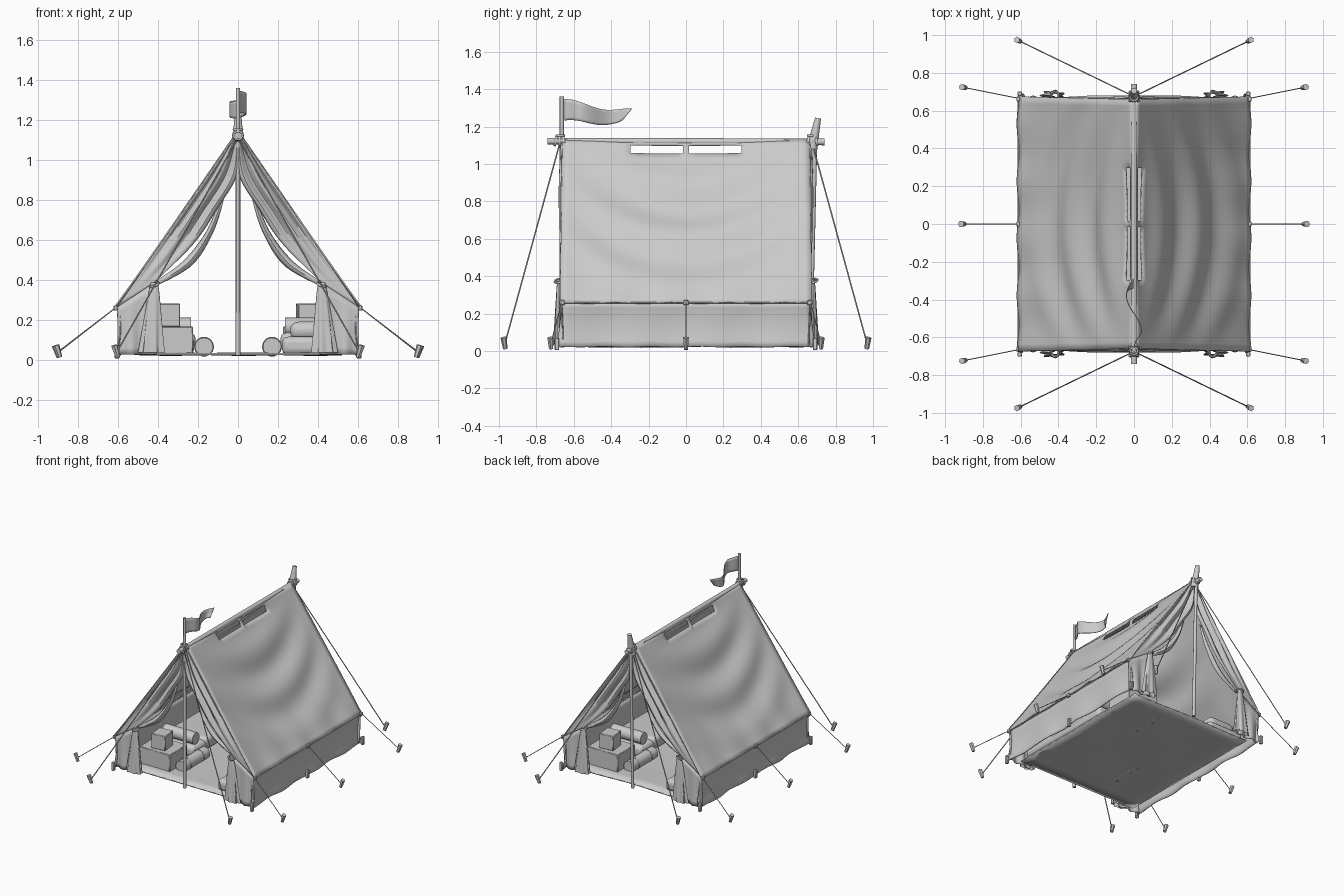
import bpy, bmesh, math
from mathutils import Vector
from math import sin, cos, pi

if "Cube" in bpy.data.objects:
    bpy.data.objects.remove(bpy.data.objects["Cube"])

BOTH = (-1, 1)

def shade(o, ang=40):
    bpy.ops.object.select_all(action='DESELECT')
    o.select_set(True)
    bpy.context.view_layer.objects.active = o
    bpy.ops.object.shade_smooth_by_angle(angle=math.radians(ang))
    return o

def steps(n):
    return [i / n for i in range(n + 1)]

def sheet(name, us, vs, fn, thick=0.006, hole=None):
    """Cloth surface sampled from fn(u, v), with optional missing cells."""
    bm = bmesh.new()
    g = [[bm.verts.new(fn(u, v)) for v in vs] for u in us]
    for i in range(len(us) - 1):
        for j in range(len(vs) - 1):
            if hole and hole((us[i] + us[i+1]) / 2, (vs[j] + vs[j+1]) / 2):
                continue
            bm.faces.new((g[i][j], g[i+1][j], g[i+1][j+1], g[i][j+1]))
    bmesh.ops.recalc_face_normals(bm, faces=bm.faces)
    me = bpy.data.meshes.new(name)
    bm.to_mesh(me)
    bm.free()
    o = bpy.data.objects.new(name, me)
    bpy.context.collection.objects.link(o)
    if thick:
        m = o.modifiers.new("cloth", 'SOLIDIFY')
        m.thickness, m.offset = thick, 0
    return shade(o)

def rod(name, a, b, r1, r2=None, sides=10):
    a, b = Vector(a), Vector(b)
    d = b - a
    bpy.ops.mesh.primitive_cone_add(vertices=sides, radius1=r1, radius2=r1 if r2 is None else r2,
                                    depth=d.length, location=(a + b) / 2)
    o = bpy.context.object
    o.name = name
    o.rotation_euler = d.to_track_quat('Z', 'Y').to_euler()
    return shade(o, 50)

def box(name, lo, hi, bevel=0.006, rot=0, seg=1):
    lo, hi = Vector(lo), Vector(hi)
    bpy.ops.mesh.primitive_cube_add(size=1, location=(lo + hi) / 2, rotation=(0, 0, rot))
    o = bpy.context.object
    o.name = name
    o.scale = hi - lo
    bpy.ops.object.transform_apply(location=False, rotation=False, scale=True)
    b = o.modifiers.new("bevel", 'BEVEL')
    b.width, b.segments = bevel, seg
    return shade(o)

def ring(name, loc, R, r, rot=(0, 0, 0)):
    bpy.ops.mesh.primitive_torus_add(major_radius=R, minor_radius=r, major_segments=14,
                                     minor_segments=6, location=loc, rotation=rot)
    bpy.context.object.name = name
    shade(bpy.context.object, 60)

def spline(pts, t):
    """Smooth 2D path through points."""
    n = len(pts) - 1
    i = min(int(t * n), n - 1)
    f = t * n - i
    p = [Vector(pts[max(0, min(n, i + k))]) for k in (-1, 0, 1, 2)]
    return 0.5 * (2*p[1] + (p[2]-p[0])*f + (2*p[0]-5*p[1]+4*p[2]-p[3])*f*f
                  + (3*p[1]-p[0]-3*p[2]+p[3])*f**3)

# Roof slopes with sagging swag folds and vent slots by the ridge
half = [.025] + [.025 + .425 * i / 8 for i in range(1, 9)] + [.45 + .55 * i / 10 for i in range(1, 11)]
vs = [-v for v in reversed(half)] + half
us = [0, .03, .075] + [.075 + .925 * i / 28 for i in range(1, 29)]
for s in BOTH:
    def roof(u, v):
        w = (1 - v * v) * sin(pi * u)
        sag = .034 * w + .02 * w * sin(19 * (u - .33 * (1 - v * v))) + .01 * (1 - v * v) * math.exp(-(u / .1 - .7) ** 2)
        sag += .006 * sin(v * 14) * u ** 6
        return (s * (.01 + .604 * u - .82 * sag), v * (.66 + .015 * u), 1.132 - .875 * u - .57 * sag)
    sheet("roof_slope", us, vs, roof, .007,
          lambda u, v: .03 < u < .075 and .03 < abs(v) < .45)

    # Side wall under the eave, with a loose wavy hem
    sheet("side_wall", steps(8), [2 * t - 1 for t in steps(40)],
          lambda u, v: (s * (.597 + .008 * sin(v * 11) * u - .012 * sin(pi * u)), v * (.66 + .03 * u * v * v),
                        .262 - .24 * u + .002 * sin(v * 17) * u))
    rod("eave_hem", (s * .612, -.67, .258), (s * .612, .67, .258), .004, sides=6)
    for y in (-.69, 0, .69):
        box("wall_stake", (s * .605 - .012, y - .012, .005), (s * .605 + .012, y + .012, .07), .004)
        box("eave_toggle", (s * .612 - .01, y * .96 - .014, .245), (s * .612 + .01, y * .96 + .014, .272), .004)

# Tied-back door flaps at both ends
inner = [(0, 1.12), (.005, .93), (.1, .765), (.22, .585), (.42, .385)]
low = [(.07, .81), (.125, .64), (.23, .475), (.41, .37)]
high = [(.085, .81), (.16, .635), (.275, .49), (.415, .39)]
for sx in BOTH:
    for sy in BOTH:
        def gather(u, v):
            a = spline(inner, u)
            b = Vector((.01, 1.125)).lerp(Vector((.605, .262)), u)
            p = a.lerp(b, v)
            return (sx * p.x, sy * (.662 + .016 * sin(v * 13) * sin(pi * min(u + .1, 1))), p.y)
        sheet("door_gather", steps(24), steps(16), gather)

        def drape(u, v):
            p = spline(low, u).lerp(spline(high, u), v)
            return (sx * p.x, sy * (.645 + .02 * sin(pi * v) * sin(pi * u)), p.y)
        sheet("door_drape", steps(16), steps(4), drape)

        def corner(u, v):
            p = Vector((.42, .385)).lerp(Vector((.605, .262)), v).lerp(Vector((.41 + .19 * v, .025)), u)
            return (sx * p.x, sy * (.665 + .012 * sin(v * 12) * u), p.y)
        sheet("corner_panel", steps(8), steps(14), corner)

        # pleated cloth hanging below the tie
        def skirt(u, v):
            a = 2 * pi * v
            k = (.018 + .042 * u ** .8) * (1 + .18 * u * cos(7 * a))
            return (sx * (.418 + .012 * u + k * cos(a)), sy * (.68 + .45 * k * sin(a)), .385 - .35 * u)
        sheet("door_skirt", steps(8), steps(42), skirt, 0)
        ring("door_tie", (sx * .418, sy * .68, .375), .022, .007, (.25, .4 * sx, 0))

# Poles, ridge and lashings
rod("front_pole", (0, -.664, .02), (0, -.664, 1.36), .012, .011)
rod("back_pole", (0, .664, .02), (0, .69, 1.12), .012)
rod("back_pole_top", (0, .672, 1.08), (0, .706, 1.245), .03, .016)
rod("ridge_pole", (0, -.74, 1.122), (0, .74, 1.118), .018)
for y in BOTH:
    for d in (-.022, 0, .022):
        ring("ridge_lashing", (0, y * .675 + d, 1.122), .022, .008, (pi / 2 + d * 9, 0, 0))
    ring("pole_lashing", (0, y * .672, 1.152), .02, .007)

# Pennant on the front pole, with a slanted end
def pennant(u, v):
    y = -.65 + .36 * u - .05 * max(0, u - .8) * 5 * (1 - v) * u
    mid = 1.278 - .025 * u + .014 * sin(u * 6.5 + 1)
    return (.04 * sin(u * 6 + .2) * min(1, u * 5), y, mid + (v - .5) * (.115 - .055 * u))
sheet("pennant", steps(24), steps(6), pennant, .005)

# Guy ropes and slim tilted pegs
def guy(a, b, r):
    a, b = Vector(a), Vector(b)
    rod("guy_rope", a, b, r, sides=6)
    out = Vector((b.x - a.x, b.y - a.y, 0)).normalized()
    rod("peg", b + out * -.004 + Vector((0, 0, -.028)), b + out * .016 + Vector((0, 0, .032)), .012, .017, 6)

for sx in BOTH:
    for sy in BOTH:
        guy((0, sy * .675, 1.11), (sx * .605, sy * .968, .04), .0038)
        guy((sx * .61, sy * .665, .262), (sx * .895, sy * .722, .04), .0028)
    guy((sx * .61, 0, .262), (sx * .9, 0, .04), .0028)

# Ground sheet
sheet("ground_sheet", steps(12), steps(14),
      lambda u, v: ((u - .5) * 1.04, (v - .5) * 1.26, .028 + .004 * sin(u * 9) * sin(v * 11)), .01)

# Camp gear, repeated by a half turn: crates, bedroll, bed, pillow
for k in BOTH:
    def gear(name, lo, hi, bevel, rot=0, seg=1):
        a, b = [(-k * p[0], -k * p[1]) for p in (lo, hi)]
        box(name, (min(a[0], b[0]), min(a[1], b[1]), lo[2]), (max(a[0], b[0]), max(a[1], b[1]), hi[2]), bevel, rot, seg)
    gear("large_crate", (-.49, -.53, .025), (-.225, -.31, .165), .004)
    gear("small_crate", (-.41, -.5, .165), (-.295, -.38, .28), .004, .1)
    gear("mattress", (-.53, -.24, .025), (-.22, .58, .115), .03, 0, 3)
    gear("blanket", (-.535, -.1, .05), (-.212, .3, .135), .03, 0, 3)
    gear("pillow", (-.49, .36, .1), (-.26, .54, .19), .04, 0, 4)
    rod("folded_blanket_roll", (k * .5, k * .19, .165), (k * .235, k * .19, .165), .045, sides=16)
    rod("bedroll", (k * .17, k * .47, .065), (k * .17, k * .17, .065), .045, sides=16)
    for y in (.4, .24):
        ring("bedroll_strap", (k * .17, k * y, .065), .045, .005, (pi / 2, 0, 0))
